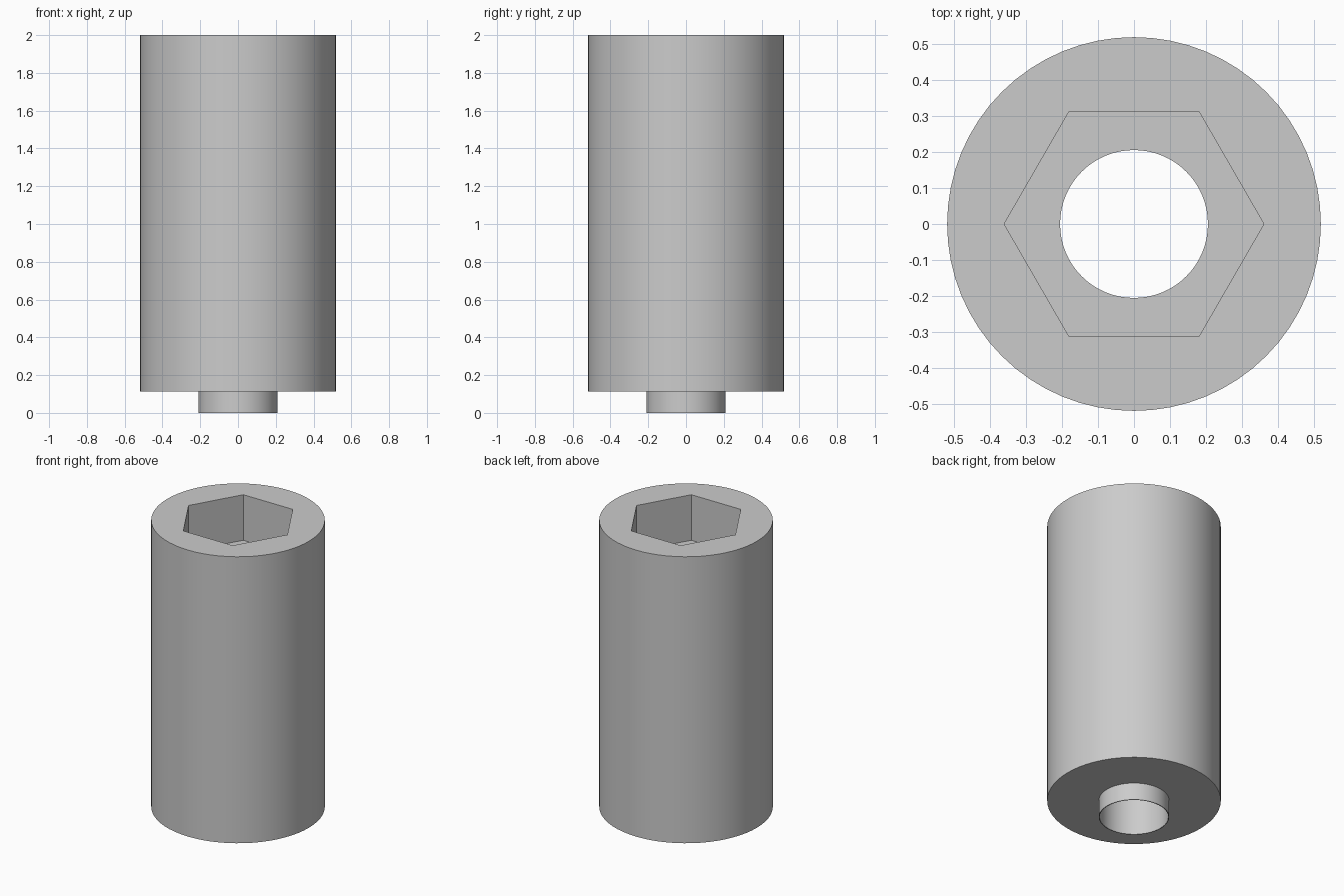
import bpy, bmesh, math

if "Cube" in bpy.data.objects:
    bpy.data.objects.remove(bpy.data.objects["Cube"], do_unlink=True)

BODY_R, SPIGOT_R, BORE_R = 0.518, 0.21, 0.205
HEIGHT, SHOULDER_Z, SOCKET_FLOOR_Z = 2.0, 0.114, 1.7
SOCKET_R = 0.36
SEGMENTS = 64


def make_material(name, color):
    mat = bpy.data.materials.new(name)
    mat.use_nodes = True
    mat.diffuse_color = color
    mat.node_tree.nodes["Principled BSDF"].inputs["Base Color"].default_value = color
    return mat


def lathe(name, profile, segments):
    """Revolve a closed (radius, height) profile around z."""
    bm = bmesh.new()
    rings = []
    for i in range(segments):
        a = 2 * math.pi * i / segments
        rings.append([bm.verts.new((r * math.cos(a), r * math.sin(a), z)) for r, z in profile])
    for i, ring in enumerate(rings):
        after = rings[(i + 1) % segments]
        for j in range(len(profile)):
            k = (j + 1) % len(profile)
            bm.faces.new((ring[j], after[j], after[k], ring[k]))
    bmesh.ops.recalc_face_normals(bm, faces=bm.faces)
    mesh = bpy.data.meshes.new(name)
    bm.to_mesh(mesh)
    bm.free()
    obj = bpy.data.objects.new(name, mesh)
    bpy.context.collection.objects.link(obj)
    return obj


# Sleeve with a thin-walled spigot below and a bore right through
sleeve = lathe("socket_sleeve", [
    (BORE_R, 0), (SPIGOT_R, 0), (SPIGOT_R, SHOULDER_Z),
    (BODY_R, SHOULDER_Z), (BODY_R, HEIGHT), (BORE_R, HEIGHT),
], SEGMENTS)
sleeve.data.materials.append(make_material("plain grey", (0.6, 0.6, 0.6, 1)))

# Hexagonal recess cut into the top
cut_depth = HEIGHT - SOCKET_FLOOR_Z + 0.1
bpy.ops.mesh.primitive_cylinder_add(vertices=6, radius=SOCKET_R, depth=cut_depth,
                                    location=(0, 0, SOCKET_FLOOR_Z + cut_depth / 2),
                                    rotation=(0, 0, math.radians(30)))
cutter = bpy.context.object
cutter.name = "hex_cutter"
cutter.hide_render = True

bpy.ops.object.select_all(action="DESELECT")
sleeve.select_set(True)
bpy.context.view_layer.objects.active = sleeve
recess = sleeve.modifiers.new("hex_recess", "BOOLEAN")
recess.operation = "DIFFERENCE"
recess.solver = "EXACT"
recess.object = cutter
bpy.ops.object.modifier_apply(modifier=recess.name)
bpy.data.objects.remove(cutter, do_unlink=True)

# Smooth round walls, crisp rims
bpy.ops.object.shade_smooth_by_angle(angle=math.radians(30))
